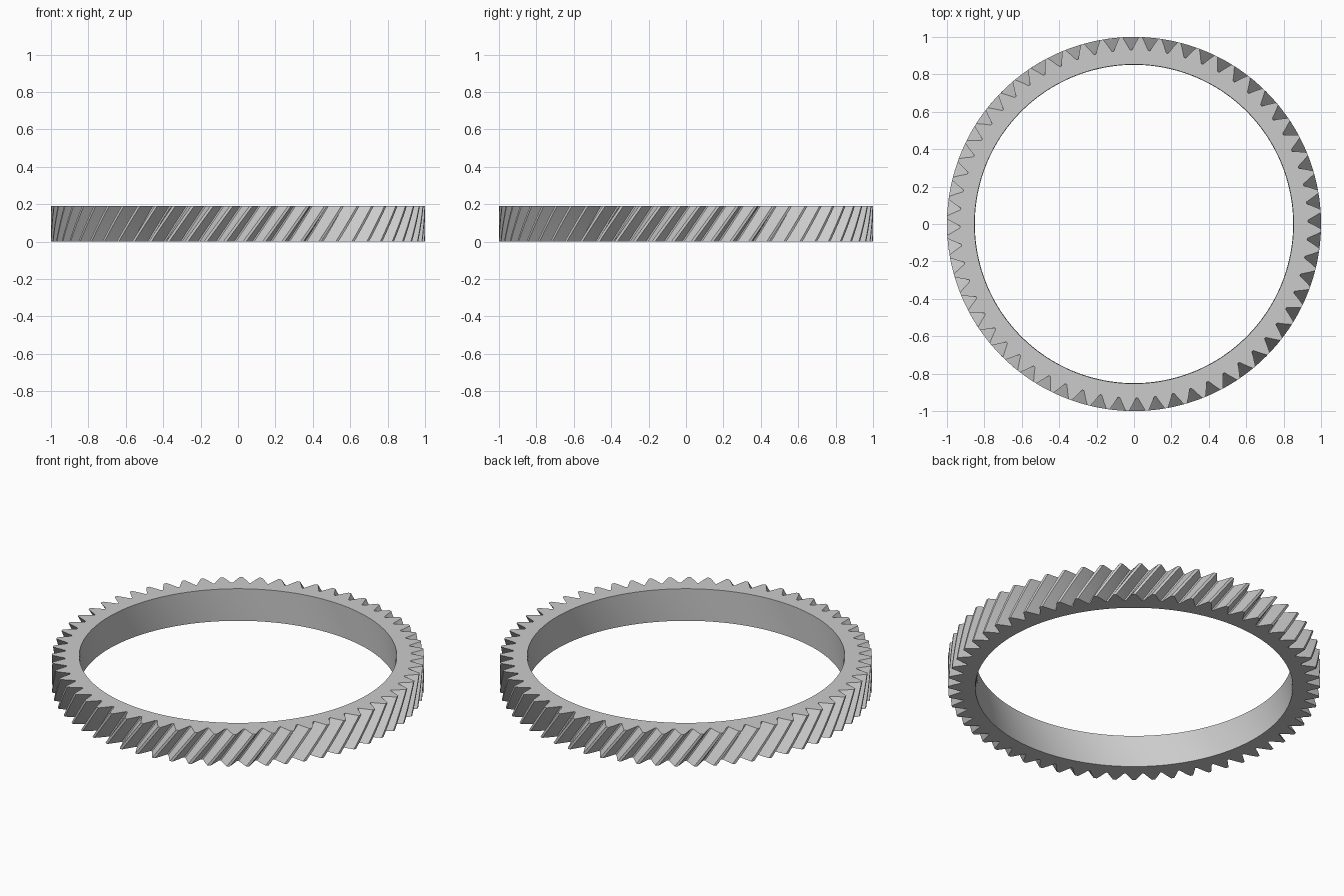
import bpy, bmesh
from math import cos, sin, pi

TEETH, HEIGHT, TWIST, LAYERS = 60, 0.19, 0.14, 6
BORE, ROOT, TIP = 0.853, 0.93, 1.0
PHASE = -TWIST / 2
# One tooth: fraction of the pitch from the tooth centre, radius
TOOTH = [(-0.45, ROOT), (-0.25, 0.968), (-0.08, TIP),
         (0.08, TIP), (0.25, 0.968), (0.45, ROOT)]

cube = bpy.data.objects.get("Cube")
if cube:
    bpy.data.objects.remove(cube)

steel = bpy.data.materials.new("grey steel")
steel.use_nodes = True
colour = (0.6, 0.6, 0.6, 1)
steel.diffuse_color = colour
steel.node_tree.nodes["Principled BSDF"].inputs["Base Color"].default_value = colour

bm = bmesh.new()
pitch = 2 * pi / TEETH


def loop(z, twist, radius=None):
    """Closed ring of vertices, toothed unless a plain radius is given."""
    ring = []
    for t in range(TEETH):
        for f, r in TOOTH:
            a = (t + f) * pitch + twist
            r = radius or r
            ring.append(bm.verts.new((r * cos(a), r * sin(a), z)))
    return ring


def bridge(a, b):
    n = len(a)
    for i in range(n):
        j = (i + 1) % n
        bm.faces.new((a[i], a[j], b[j], b[i]))


# Twisted toothed rim from bottom to top, then the smooth bore
levels = [i / LAYERS for i in range(LAYERS + 1)]
rings = [loop(HEIGHT * k, PHASE + TWIST * k) for k in levels]
rings += [loop(HEIGHT, PHASE + TWIST, BORE), loop(0, PHASE, BORE)]
for a, b in zip(rings, rings[1:] + rings[:1]):
    bridge(a, b)
bmesh.ops.recalc_face_normals(bm, faces=bm.faces)

mesh = bpy.data.meshes.new("helical_ring_gear")
bm.to_mesh(mesh)
bm.free()
mesh.materials.append(steel)
gear = bpy.data.objects.new("helical_ring_gear", mesh)
bpy.context.collection.objects.link(gear)

# Smooth flanks and bore, crisp rims and tooth edges
bpy.context.view_layer.objects.active = gear
gear.select_set(True)
bpy.ops.object.shade_smooth_by_angle(angle=pi / 6)
